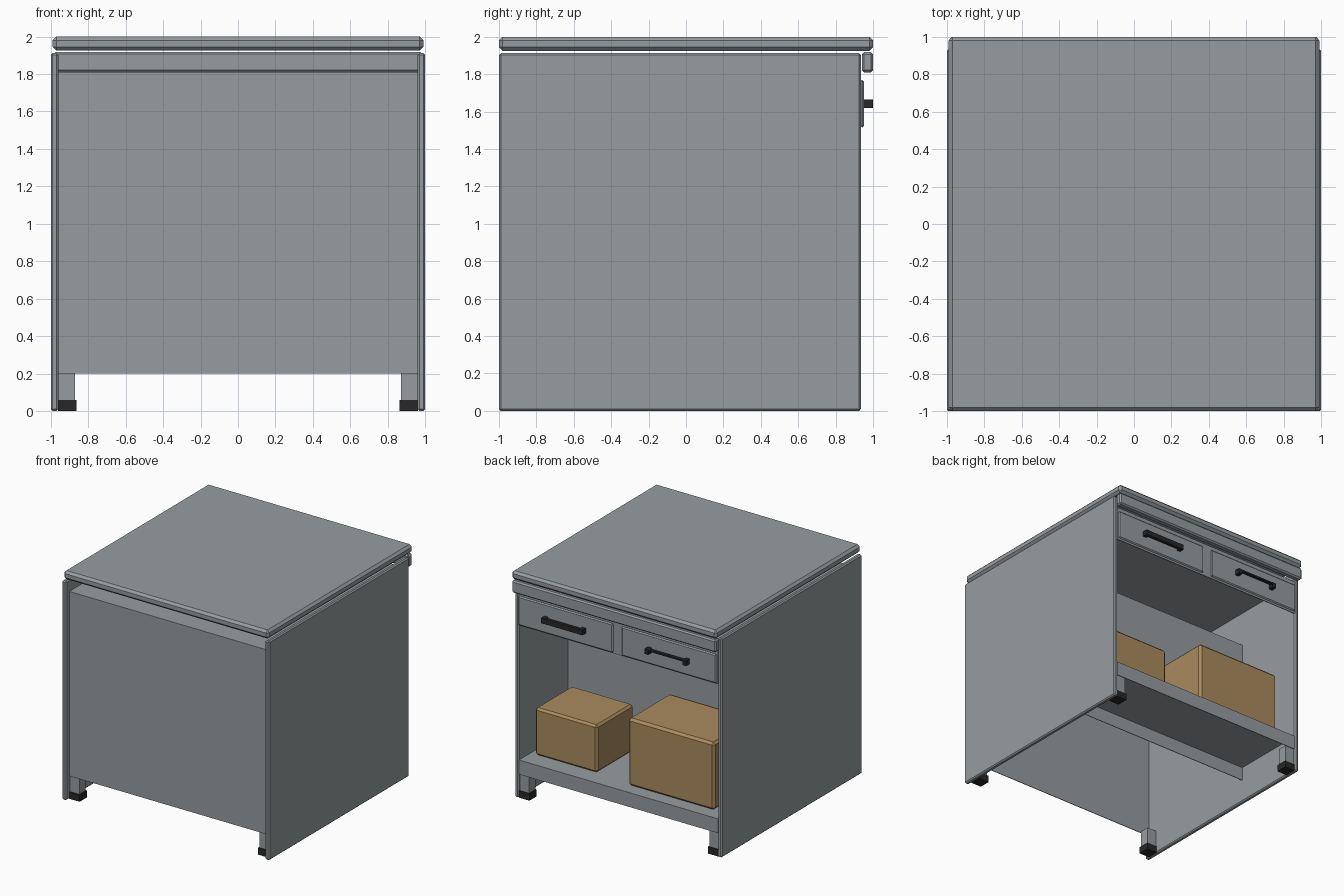
import bpy

if "Cube" in bpy.data.objects:
    bpy.data.objects.remove(bpy.data.objects["Cube"])


def material(name, rgb):
    m = bpy.data.materials.new(name)
    m.diffuse_color = (*rgb, 1.0)
    m.use_nodes = True
    m.node_tree.nodes["Principled BSDF"].inputs["Base Color"].default_value = m.diffuse_color
    return m


GREY = material("steel grey", (0.31, 0.335, 0.35))
BLACK = material("black rubber", (0.02, 0.02, 0.02))
BROWN = material("cardboard brown", (0.40, 0.255, 0.11))


def box(name, x, y, z, mat, bevel=0.0):
    """Box from (min, max) ranges on each axis, optionally chamfered."""
    bpy.ops.mesh.primitive_cube_add(
        size=1, location=[(a + b) / 2 for a, b in (x, y, z)])
    ob = bpy.context.object
    ob.name = name
    ob.scale = [abs(b - a) for a, b in (x, y, z)]
    bpy.ops.object.transform_apply(location=False, rotation=False, scale=True)
    ob.data.materials.append(mat)
    if bevel:
        mod = ob.modifiers.new("chamfer", 'BEVEL')
        mod.width = bevel
        mod.segments = 1
    return ob


def span(side, a, b):
    """Mirror an x range to the given side."""
    return tuple(sorted((side * a, side * b)))


T = 0.006      # sheet metal thickness
IN = 0.962     # inner face of the side panels

# Worktop and the rail below its rear edge
box("worktop", (-0.99, 0.99), (-1, 1), (1.925, 2.0), GREY, 0.02)
box("top_rail", (-0.985, 0.985), (0.94, 1.0), (1.81, 1.918), GREY, 0.012)

# Side panels, posts and feet
for side, tag in ((-1, "left"), (1, "right")):
    box(f"{tag}_side_panel", span(side, 0.96, 1.0), (-1, 0.935), (0, 1.912),
        GREY, 0.01)
    for end, y in (("front", (-0.945, -0.86)), ("back", (0.835, 0.92))):
        box(f"{tag}_{end}_post", span(side, 0.87, IN), y, (0.03, 0.21), GREY)
        box(f"{tag}_{end}_foot", span(side, 0.862, IN),
            (y[0] - 0.008, y[1] + 0.008), (0, 0.06), BLACK)

# Sheet metal skin: front panel and cover sheet under the worktop
box("front_panel", (-IN, IN), (-0.955, -0.955 + T), (0.2, 1.81), GREY)
box("cover_sheet", (-IN, IN), (-0.955, 0.93), (1.81 - T, 1.81), GREY)

# Shelf with a lip, and the panel behind it
box("shelf", (-IN, IN), (0.25, 0.925), (0.33 - T, 0.33), GREY)
box("shelf_lip", (-IN, IN), (0.925, 0.925 + T), (0.205, 0.33), GREY)
box("compartment_back", (-IN, IN), (0.25, 0.25 + T), (0.205, 1.5), GREY)

# Drawer fronts on a thin backing plate
box("drawer_backing", (-IN, IN), (0.925, 0.932), (1.505, 1.81), GREY)
for side, tag in ((-1, "left"), (1, "right")):
    box(f"{tag}_drawer_front", span(side, 0.042, 0.958), (0.932, 0.952),
        (1.515, 1.77), GREY, 0.01)
    # U-shaped handle; the left one has a slim bar
    for i, (a, b) in enumerate(((0.3, 0.335), (0.665, 0.7))):
        box(f"{tag}_handle_post_{i + 1}", span(side, a, b), (0.95, 1.0),
            (1.62, 1.665), BLACK)
    low = 1.62 if side > 0 else 1.65
    box(f"{tag}_handle_bar", span(side, 0.3, 0.7), (0.972, 0.999),
        (low, 1.664), BLACK)

# Cardboard boxes on the shelf
box("small_carton", (0.31, 0.91), (0.28, 0.785), (0.331, 0.745), BROWN, 0.018)
box("large_carton", (-0.85, -0.02), (0.262, 0.83), (0.331, 0.92), BROWN, 0.02)
